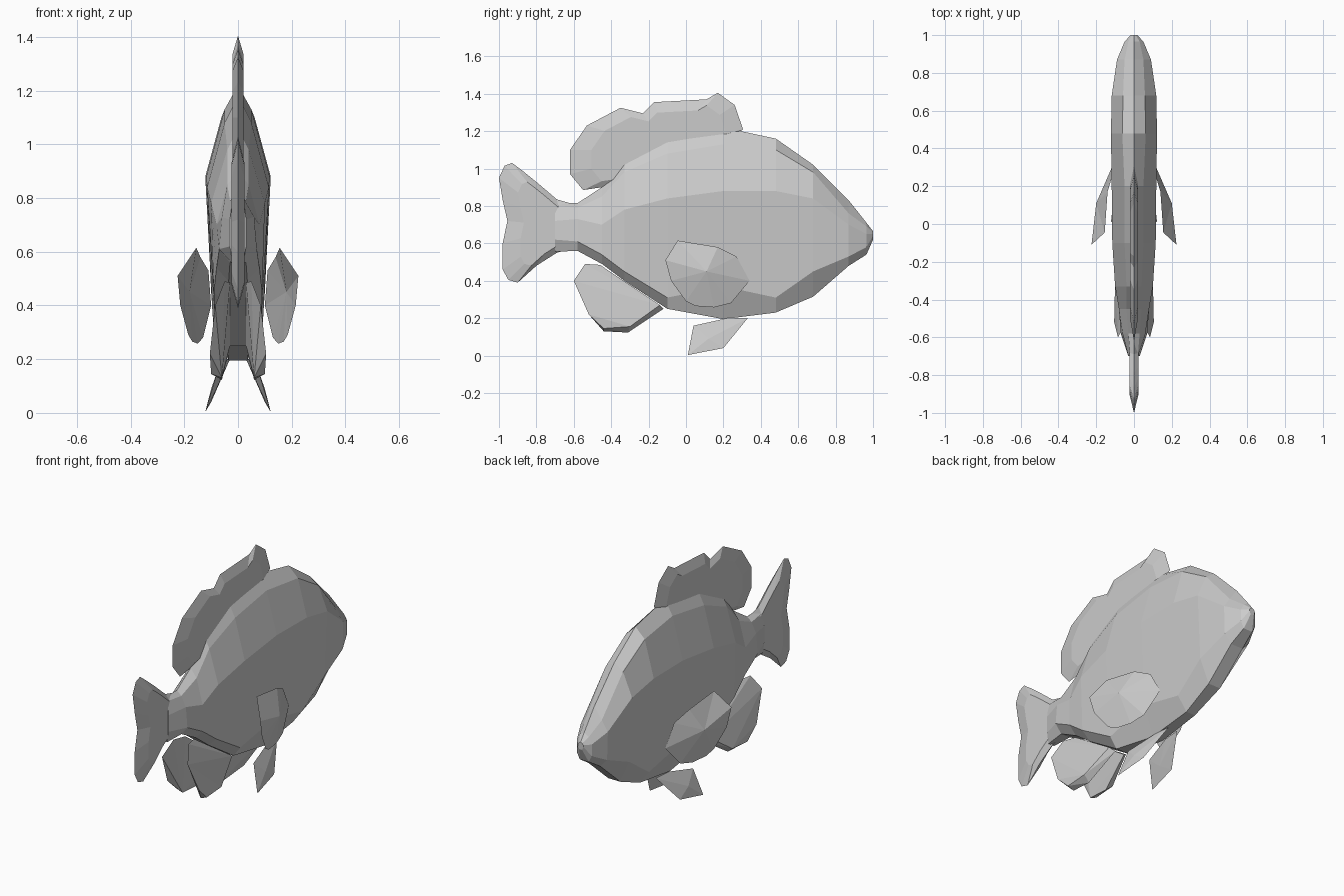
import bpy
import bmesh
from mathutils import Vector

cube = bpy.data.objects.get("Cube")
if cube:
    bpy.data.objects.remove(cube, do_unlink=True)

# One flat material for the whole fish
GREY = (0.6, 0.6, 0.6, 1.0)
grey = bpy.data.materials.new("plain grey")
grey.use_nodes = True
grey.diffuse_color = GREY
for node in grey.node_tree.nodes:
    if node.type == 'BSDF_PRINCIPLED':
        node.inputs["Base Color"].default_value = GREY


def finish(bm, name):
    """Turn a bmesh into a flat shaded object with outward normals."""
    bmesh.ops.remove_doubles(bm, verts=bm.verts, dist=0.0005)
    bmesh.ops.recalc_face_normals(bm, faces=bm.faces)
    mesh = bpy.data.meshes.new(name)
    bm.to_mesh(mesh)
    bm.free()
    mesh.materials.append(grey)
    obj = bpy.data.objects.new(name, mesh)
    bpy.context.collection.objects.link(obj)
    return obj


def bridge(bm, ring_a, ring_b):
    """Join two closed rings of vertices with quads."""
    count = len(ring_a)
    for i in range(count):
        j = (i + 1) % count
        bm.faces.new((ring_a[i], ring_a[j], ring_b[j], ring_b[i]))


def fan(bm, ring, hub):
    """Join a closed ring of vertices to one hub vertex."""
    for i in range(len(ring)):
        bm.faces.new((ring[i - 1], ring[i], hub))


def centre_fin(name, outline, hub, thickness, inset):
    """Sharp edged fin in the middle plane, thickened inside its outline."""
    bm = bmesh.new()
    rim = [bm.verts.new((0, y, z)) for y, z in outline]
    hub = Vector((0, *hub))
    for side in (-thickness, thickness):
        shift = Vector((side, 0, 0))
        inner = [bm.verts.new(v.co.lerp(hub, inset) + shift) for v in rim]
        bridge(bm, rim, inner)
        fan(bm, inner, bm.verts.new(hub + shift))
    return finish(bm, name)


def side_fins(name, outline, hub, thickness):
    """Pair of folded leaf shaped fins, one on each side."""
    for label, sign in (("left", 1), ("right", -1)):
        bm = bmesh.new()
        rim = [bm.verts.new((sign * x, y, z)) for x, y, z in outline]
        x, y, z = hub
        fan(bm, rim, bm.verts.new((sign * x, y, z)))
        fan(bm, rim, bm.verts.new((sign * (x - thickness), y, z)))
        finish(bm, label + "_" + name)


def wedge_fins(name, points):
    """Pair of thick wedge shaped fins, one on each side."""
    for label, sign in (("left", 1), ("right", -1)):
        bm = bmesh.new()
        corners = [bm.verts.new((sign * x, y, z)) for x, y, z in points]
        bmesh.ops.convex_hull(bm, input=corners)
        finish(bm, label + "_" + name)


# Body: y, ridge height, then (half width, height) of the four side corners
stations = [
    (-.70, .82, (.02, .80), (.03, .72), (.03, .62), (.02, .555)),
    (-.58, .815, (.03, .79), (.06, .73), (.07, .61), (.03, .56)),
    (-.45, .90, (.04, .85), (.08, .70), (.08, .54), (.035, .49)),
    (-.33, 1.06, (.04, .98), (.10, .78), (.09, .45), (.035, .40)),
    (-.10, 1.18, (.05, 1.08), (.115, .84), (.085, .31), (.04, .25)),
    (.20, 1.22, (.05, 1.13), (.118, .88), (.095, .37), (.035, .195)),
    (.48, 1.16, (.062, 1.10), (.122, .88), (.09, .31), (.03, .23)),
    (.68, 1.02, (.058, .98), (.118, .84), (.10, .45), (.04, .315)),
    (.87, .83, (.05, .76), (.09, .70), (.085, .53), (.04, .48)),
    (.965, .71, (.03, .69), (.05, .65), (.05, .58), (.03, .54)),
    (1.0, .665, (.01, .66), (.018, .65), (.018, .64), (.01, .62)),
]
bm = bmesh.new()
rings = []
for y, ridge, *corners in stations:
    half = [(w, y, z) for w, z in corners]
    mirrored = [(-w, y, z) for w, z in reversed(corners)]
    rings.append([bm.verts.new(p) for p in [(0, y, ridge)] + half + mirrored])
for back, front in zip(rings, rings[1:]):
    bridge(bm, back, front)
bm.faces.new(rings[0])
bm.faces.new(rings[-1])
finish(bm, "body")

# Dorsal fin along the back
centre_fin("dorsal_fin", [
    (.305, 1.21), (.26, 1.34), (.17, 1.405), (.11, 1.37), (-.17, 1.355),
    (-.23, 1.295), (-.35, 1.325), (-.53, 1.23), (-.62, 1.1), (-.62, .97),
    (-.55, .885), (-.45, .9), (-.3, .95), (.1, 1.05),
], hub=(-.1, 1.1), thickness=.02, inset=.22)

# Tail fin with a notched rear edge
centre_fin("tail_fin", [
    (-.62, .57), (-.69, .55), (-.8, .48), (-.9, .39), (-.95, .405),
    (-.98, .46), (-.98, .6), (-.955, .72), (-.98, .83), (-1, .95),
    (-.97, 1.015), (-.93, 1.03), (-.87, .985), (-.79, .92), (-.69, .835),
    (-.62, .815),
], hub=(-.66, .69), thickness=.025, inset=.3)

# Pectoral fins, spread outward toward the rear
side_fins("pectoral_fin", [
    (.225, -.11, .51), (.155, -.045, .615), (.14, .17, .58), (.11, .27, .53),
    (.1, .34, .4), (.13, .24, .28), (.15, .15, .258), (.17, .05, .265),
    (.185, 0, .29), (.215, -.08, .4),
], hub=(.2, .11, .45), thickness=.02)

# Pelvic fins under the belly
side_fins("pelvic_fin", [
    (.03, .33, .2), (.1, .2, .04), (.122, .01, .003), (.075, .04, .16),
    (.04, .22, .2),
], hub=(.1, .12, .09), thickness=.02)

# Paired anal fins behind the belly
wedge_fins("anal_fin", [
    (.05, -.54, .49), (.03, -.46, .485), (.085, -.6, .4), (.105, -.52, .22),
    (.1, -.44, .145), (.06, -.44, .13), (.06, -.31, .123), (.1, -.3, .155),
    (.03, -.12, .25), (.06, -.14, .27),
])
